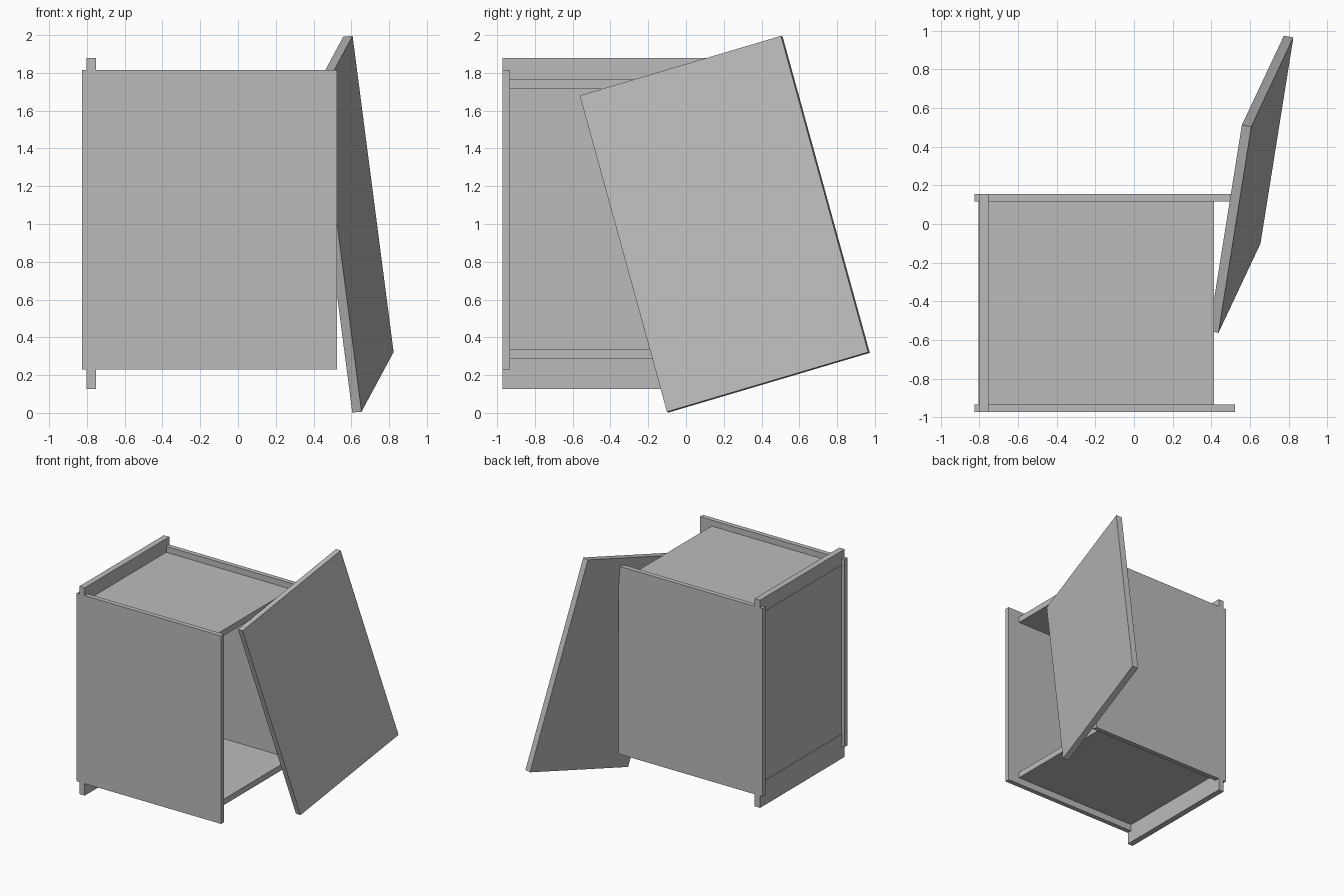
import bpy
import bmesh
from mathutils import Vector, Matrix

cube = bpy.data.objects.get("Cube")
if cube:
    bpy.data.objects.remove(cube, do_unlink=True)

# Single plain grey board material
grey = bpy.data.materials.new("plain grey board")
grey.use_nodes = True
colour = (0.5, 0.5, 0.5, 1)
grey.diffuse_color = colour
grey.node_tree.nodes["Principled BSDF"].inputs["Base Color"].default_value = colour


def board(name, outline, depth, matrix=None):
    """Extrude a flat outline by the depth vector."""
    bm = bmesh.new()
    face = bm.faces.new([bm.verts.new(p) for p in outline])
    out = bmesh.ops.extrude_face_region(bm, geom=[face], use_keep_orig=True)
    moved = [v for v in out["geom"] if isinstance(v, bmesh.types.BMVert)]
    bmesh.ops.translate(bm, verts=moved, vec=depth)
    bmesh.ops.recalc_face_normals(bm, faces=bm.faces)
    if matrix:
        bm.transform(matrix)
    mesh = bpy.data.meshes.new(name)
    bm.to_mesh(mesh)
    bm.free()
    mesh.materials.append(grey)
    obj = bpy.data.objects.new(name, mesh)
    bpy.context.collection.objects.link(obj)
    return obj


def box(name, lo, hi):
    (x0, y0, z0), (x1, y1, z1) = lo, hi
    outline = [(x0, y0, z0), (x1, y0, z0), (x1, y1, z0), (x0, y1, z0)]
    return board(name, outline, (0, 0, z1 - z0))


LEFT, RIGHT = -0.825, 0.523
FRONT, BACK, THICK = -0.972, 0.156, 0.04
LOW, HIGH = 0.229, 1.815
FOOT, CREST = 0.127, 1.88

# Front and back walls
box("front_panel", (LEFT, FRONT, LOW), (RIGHT, FRONT + THICK, HIGH))
box("back_panel", (LEFT, BACK - THICK, LOW), (RIGHT, BACK, HIGH))

# Shelves slotted through the side wall
for name, z in (("bottom_shelf", 0.286), ("top_shelf", 1.715)):
    box(name, (-0.804, FRONT + THICK, z), (0.414, BACK - THICK, z + 0.05))

# Side wall, notched at both edges around the front and back walls
f, b = FRONT + THICK, BACK - THICK
profile = [(FRONT, FOOT), (BACK, FOOT), (BACK, LOW), (b, LOW), (b, HIGH), (BACK, HIGH),
           (BACK, CREST), (FRONT, CREST), (FRONT, HIGH), (f, HIGH), (f, LOW), (FRONT, LOW)]
board("right_side_panel", [(-0.801, y, z) for y, z in profile], (0.05, 0, 0))

# Loose side board, leaning away from the open side
corner = Vector((0.654, -0.101, 0.006))
across = Vector((0.17, 1.066, 0.316)).normalized()
normal = across.cross(Vector((-0.217, -0.46, 1.675))).normalized()
along = normal.cross(across)
frame = Matrix((across, along, normal)).transposed().to_4x4()
frame.translation = corner
w, h = 1.124, 1.75
board("leaning_side_panel", [(0, 0, 0), (w, 0, 0), (w, h, 0), (0, h, 0)],
      (0, 0, -0.05), frame)
